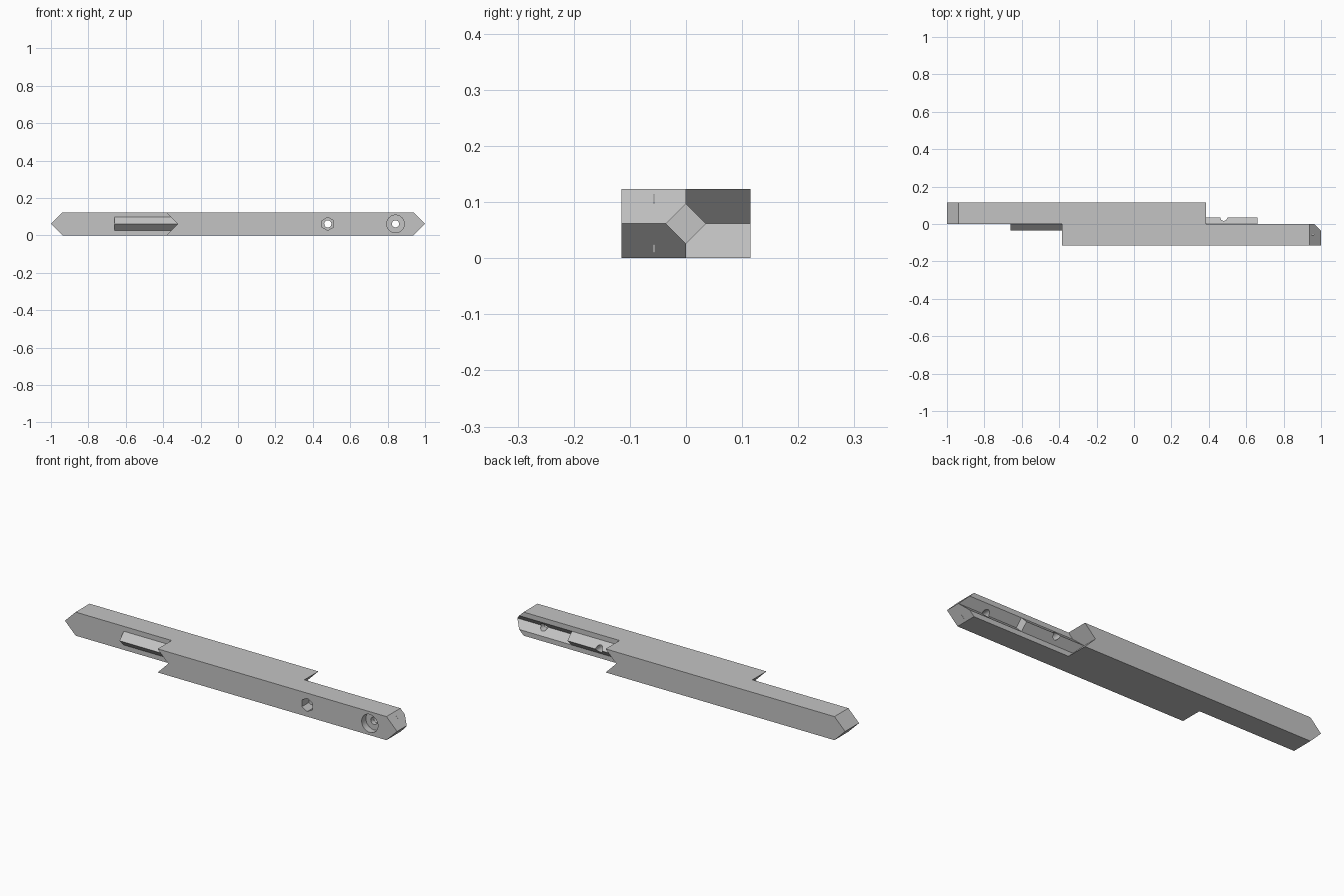
import bpy
import bmesh
from math import pi
from mathutils import Matrix, Vector

if "Cube" in bpy.data.objects:
    bpy.data.objects.remove(bpy.data.objects["Cube"])

H = 0.123            # bar height
MID = H / 2
W = 0.115            # bar depth
TIP = 1.0            # pointed end
NOTCH = -0.384       # notched end
STEP = 0.66          # where the ridge gives way to the groove
KEY = 0.036          # half size of the diamond key
NUT_X, BOLT_X = 0.48, 0.842

grey = bpy.data.materials.new("plain grey")
grey.use_nodes = True
colour = (0.55, 0.55, 0.55, 1)
grey.diffuse_color = colour
grey.node_tree.nodes["Principled BSDF"].inputs["Base Color"].default_value = colour


def finish(name, bm, turned):
    if turned:
        bm.transform(Matrix.Rotation(pi, 4, "Z"))
    bmesh.ops.recalc_face_normals(bm, faces=bm.faces)
    mesh = bpy.data.meshes.new(name)
    bm.to_mesh(mesh)
    bm.free()
    mesh.materials.append(grey)
    obj = bpy.data.objects.new(name, mesh)
    bpy.context.collection.objects.link(obj)
    return obj


def prism(name, points, sweep, turned):
    bm = bmesh.new()
    face = bm.faces.new([bm.verts.new(p) for p in points])
    new = bmesh.ops.extrude_face_region(bm, geom=[face])["geom"]
    verts = [v for v in new if isinstance(v, bmesh.types.BMVert)]
    bmesh.ops.translate(bm, verts=verts, vec=Vector(sweep))
    return finish(name, bm, turned)


def drill(name, x, y0, y1, radius, sides, turned):
    bm = bmesh.new()
    bmesh.ops.create_cone(bm, cap_ends=True, segments=sides, radius1=radius,
                          radius2=radius, depth=y1 - y0)
    bm.transform(Matrix.Translation((x, (y0 + y1) / 2, MID)) @ Matrix.Rotation(pi / 2, 4, "X"))
    return finish(name, bm, turned)


def key(name, x0, x1, turned):
    pts = [(x0, -KEY, MID), (x0, 0, MID + KEY), (x0, KEY, MID), (x0, 0, MID - KEY)]
    return prism(name, pts, (x1 - x0, 0, 0), turned)


def combine(body, tool, operation):
    bpy.context.view_layer.objects.active = body
    mod = body.modifiers.new("combine", "BOOLEAN")
    mod.operation = operation
    mod.solver = "EXACT"
    mod.object = tool
    bpy.ops.object.modifier_apply(modifier=mod.name)
    bpy.data.objects.remove(tool)


def half_bar(name, turned):
    # Bar with a pointed end and a matching notched end
    outline = [(NOTCH, 0), (TIP - MID, 0), (TIP, MID), (TIP - MID, H),
               (NOTCH, H), (NOTCH + MID, MID)]
    return prism(name, [(x, -W, z) for x, z in outline], (0, W, 0), turned)


# Two bars side by side, the second turned half way round
body = half_bar("splice_bar", False)
combine(body, half_bar("back_bar", True), "UNION")

for turned in (False, True):
    # Diamond ridge and groove on the mating face
    combine(body, key("ridge", 0.2, STEP, turned), "UNION")
    combine(body, key("groove_cutter", STEP, TIP + 0.1, turned), "DIFFERENCE")
    # Bolt holes with a hexagonal nut pocket and a round head pocket
    for x, radius, sides, depth in ((NUT_X, 0.035, 6, 0.06), (BOLT_X, 0.047, 40, 0.035)):
        combine(body, drill("hole_cutter", x, -0.2, 0.1, 0.019, 32, turned), "DIFFERENCE")
        combine(body, drill("pocket_cutter", x, -0.2, depth - W, radius, sides, turned),
                "DIFFERENCE")
    # Thin reinforcing slit inside each bar
    slit = [(-0.5, -0.0575, 0.01), (0.963, -0.0575, 0.01),
            (0.963, -0.0575, H - 0.01), (-0.5, -0.0575, H - 0.01)]
    combine(body, prism("slit_cutter", slit, (0, 0.001, 0), turned), "DIFFERENCE")

# Smooth hole walls, crisp edges elsewhere
bpy.ops.object.select_all(action="DESELECT")
body.select_set(True)
bpy.context.view_layer.objects.active = body
bpy.ops.object.shade_smooth_by_angle(angle=pi / 7)
